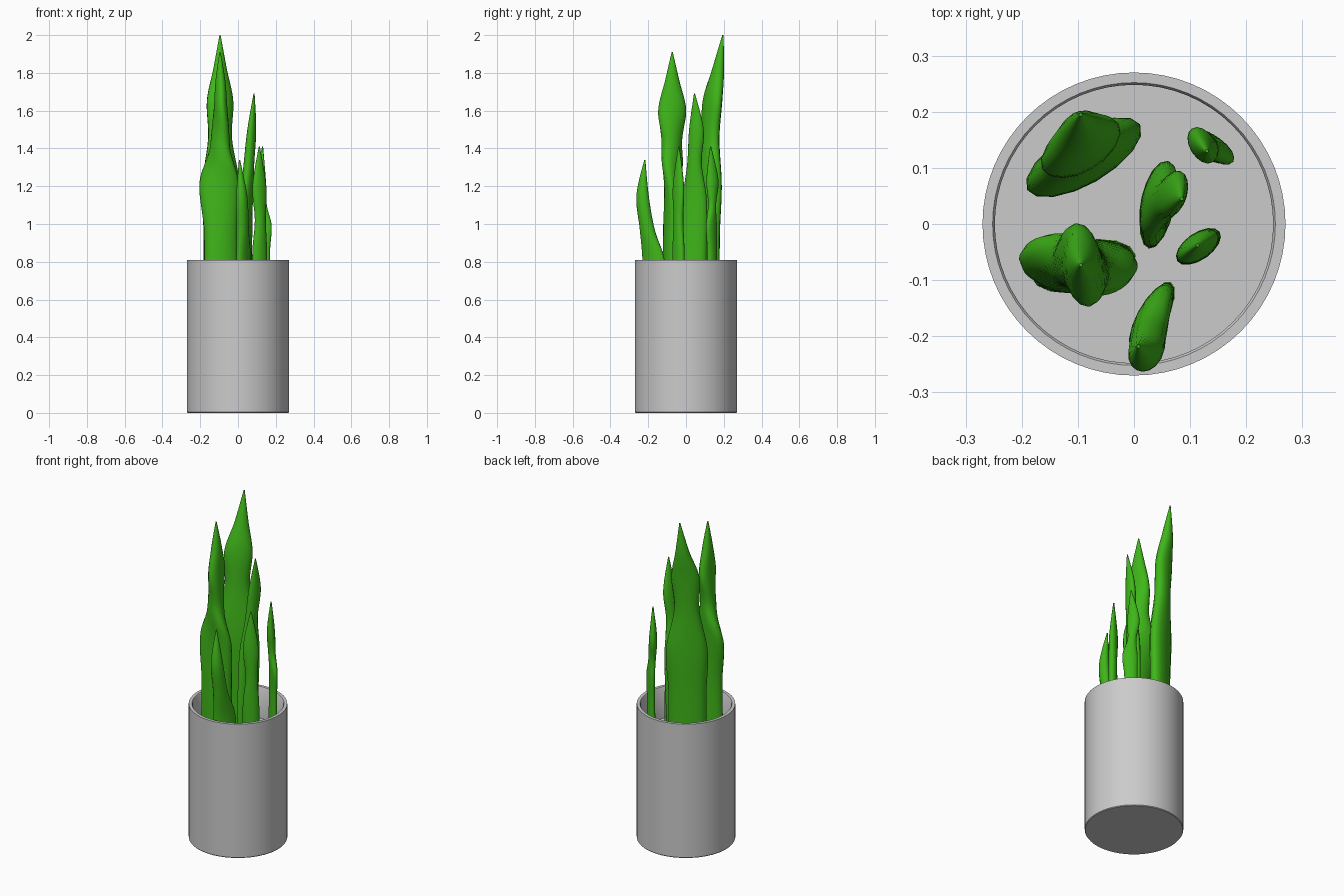
import bpy, bmesh, math
from mathutils import Vector

green = bpy.data.materials.new("leaf_green")
green.diffuse_color = (0.05, 0.47, 0.01, 1)


def finish(name, bm, mat=None, angle=35):
    bmesh.ops.recalc_face_normals(bm, faces=bm.faces)
    me = bpy.data.meshes.new(name)
    bm.to_mesh(me)
    bm.free()
    ob = bpy.data.objects.new(name, me)
    bpy.context.collection.objects.link(ob)
    if mat:
        me.materials.append(mat)
    bpy.context.view_layer.objects.active = ob
    ob.select_set(True)
    bpy.ops.object.shade_smooth_by_angle(angle=math.radians(angle))
    ob.select_set(False)
    return ob


def skin(bm, rings):
    n = len(rings[0])
    for a, b in zip(rings, rings[1:]):
        for i in range(n):
            j = (i + 1) % n
            bm.faces.new((a[i], a[j], b[j], b[i]))
    bm.faces.new(rings[0])
    bm.faces.new(rings[-1])


# Pot: turned profile with a thin rim and a sunken floor
def pot(profile, n=64):
    bm = bmesh.new()
    rings = [[bm.verts.new((r * math.cos(math.tau * i / n), r * math.sin(math.tau * i / n), z))
              for i in range(n)] for r, z in profile]
    skin(bm, rings)
    finish("pot", bm)


pot([(0.267, 0), (0.27, 0.004), (0.27, 0.81), (0.252, 0.81), (0.248, 0.804), (0.248, 0.62)])


# Leaf: ellipse sections (z, x, y, half width, half thickness, angle) joined by a smooth spline
def leaf(name, keys, n=16, steps=7):
    pts = [keys[0]] + keys + [keys[-1]]
    secs = []
    for k in range(1, len(pts) - 2):
        p0, p1, p2, p3 = pts[k - 1:k + 3]
        for s in range(steps):
            t = s / steps
            secs.append([b + 0.5 * t * (c - a + t * (2 * a - 5 * b + 4 * c - d + t * (3 * (b - c) + d - a)))
                         for a, b, c, d in zip(p0, p1, p2, p3)])
    secs.append(keys[-1])
    bm = bmesh.new()
    rings = []
    for z, x, y, w, th, ang in secs:
        ca, sa = math.cos(math.radians(ang)), math.sin(math.radians(ang))
        ring = []
        for i in range(n):
            q = math.tau * i / n
            u, v = max(w, 0.003) * math.cos(q), max(th, 0.003) * math.sin(q)
            ring.append(bm.verts.new((x + u * ca - v * sa, y + u * sa + v * ca, z)))
        rings.append(ring)
    skin(bm, rings)
    finish(name, bm, green, 60)


leaf("tall_back_leaf", [
    (0.62, -.09, .115, .105, .042, 30), (0.95, -.09, .115, .105, .045, 30),
    (1.2, -.09, .12, .115, .047, 30), (1.45, -.095, .128, .07, .04, 30),
    (1.65, -.095, .14, .078, .04, 30), (1.82, -.095, .17, .038, .03, 30),
    (2.0, -.095, .195, .003, .003, 30)])
leaf("twisted_front_leaf", [
    (0.62, -.09, -.075, .095, .045, 12), (0.95, -.09, -.075, .09, .045, 10),
    (1.22, -.1, -.07, .105, .045, -8), (1.42, -.095, -.075, .06, .045, -50),
    (1.6, -.092, -.073, .075, .036, -82), (1.76, -.093, -.073, .038, .026, -82),
    (1.91, -.095, -.073, .003, .003, -82)])
leaf("middle_leaf", [
    (0.62, .04, .03, .075, .028, 80), (0.85, .042, .035, .075, .03, 80),
    (1.12, .045, .045, .068, .03, 75), (1.32, .058, .045, .04, .027, 75),
    (1.5, .073, .055, .04, .022, 75), (1.69, .085, .045, .003, .003, 75)])
leaf("back_right_leaf", [
    (0.62, .135, .138, .042, .022, -35), (0.85, .138, .138, .036, .02, -35),
    (0.99, .142, .135, .042, .02, -35), (1.1, .13, .138, .024, .02, -35),
    (1.23, .122, .14, .035, .022, -60), (1.41, .13, .13, .003, .003, -60)])
leaf("right_leaf", [
    (0.62, .115, -.04, .045, .024, 35), (0.85, .115, -.04, .045, .024, 35),
    (1.02, .118, -.04, .032, .022, 35), (1.2, .113, -.04, .042, .022, 35),
    (1.41, .113, -.038, .003, .003, 35)])
leaf("short_front_leaf", [
    (0.62, .032, -.168, .072, .026, 62), (0.81, .03, -.172, .066, .027, 62),
    (0.97, .025, -.205, .042, .03, 62), (1.15, .02, -.23, .034, .028, 62),
    (1.34, .008, -.218, .003, .003, 62)])
